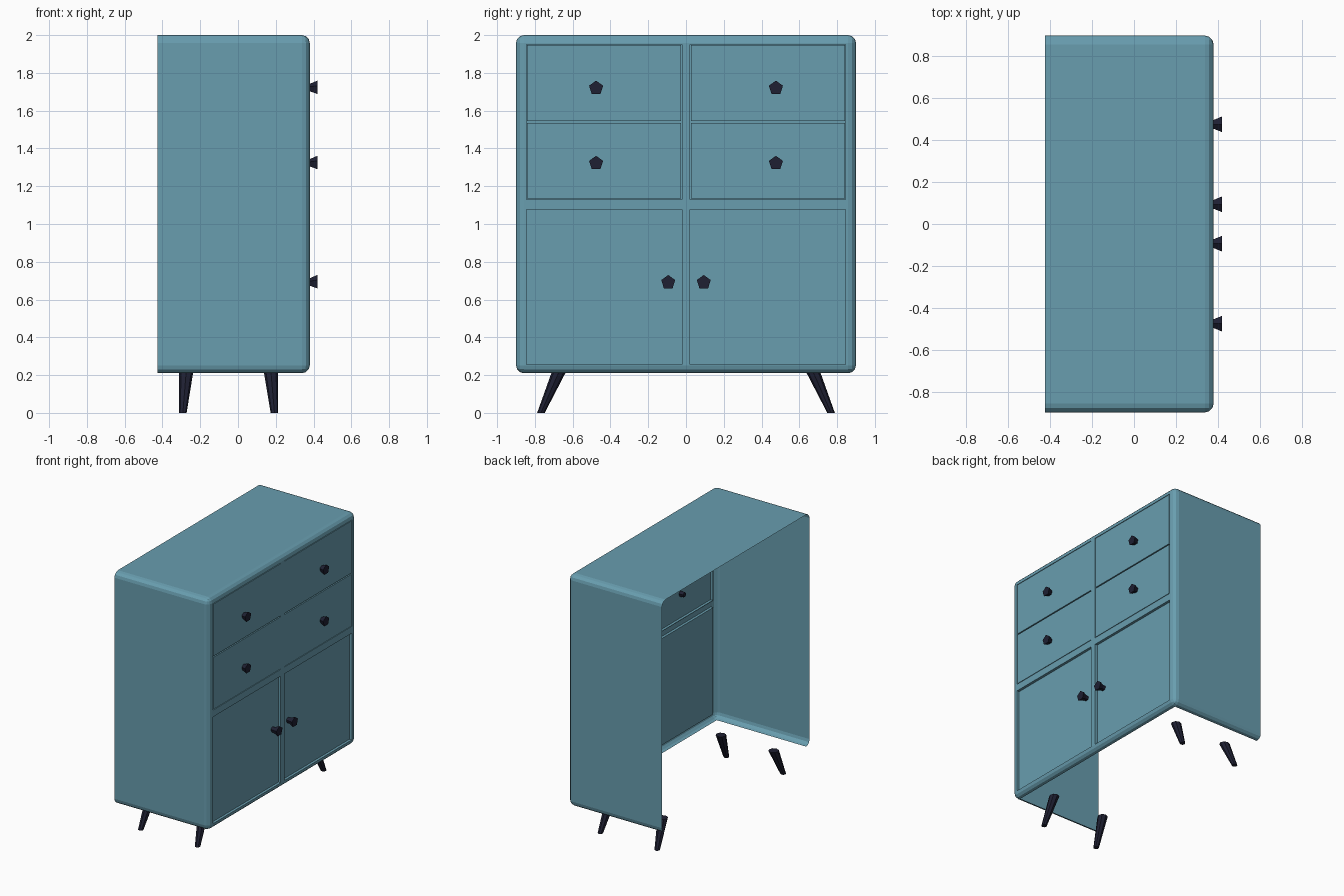
import bpy, bmesh, math
from mathutils import Vector, Matrix

if "Cube" in bpy.data.objects:
    bpy.data.objects.remove(bpy.data.objects["Cube"])


def material(name, rgb):
    m = bpy.data.materials.new(name)
    m.diffuse_color = (*rgb, 1)
    m.use_nodes = True
    m.node_tree.nodes["Principled BSDF"].inputs["Base Color"].default_value = m.diffuse_color
    return m


BLUE = material("blue_paint", (0.14, 0.34, 0.43))
DARK = material("dark_wood", (0.013, 0.014, 0.032))

XB, XF, Y, ZB, ZT, R = -0.425, 0.38, 0.9, 0.21, 2.0, 0.042


def finish(bm, name, mat):
    me = bpy.data.meshes.new(name)
    bm.to_mesh(me)
    bm.free()
    ob = bpy.data.objects.new(name, me)
    me.materials.append(mat)
    bpy.context.collection.objects.link(ob)
    return ob


# Cabinet shell: rounded box, open at the back and the bottom
bm = bmesh.new()
bmesh.ops.create_cube(bm, size=1)
for v in bm.verts:
    v.co = (XF if v.co.x > 0 else XB, Y if v.co.y > 0 else -Y, ZT if v.co.z > 0 else ZB)
edges = [e for e in bm.edges if max(v.co.x for v in e.verts) > 0]
bmesh.ops.bevel(bm, geom=edges, offset=R, segments=3, profile=0.5, affect='EDGES')
bm.normal_update()


def on_plane(f, axis, value):
    return all(abs(v.co[axis] - value) < 1e-4 for v in f.verts)


gone = [f for f in bm.faces
        if on_plane(f, 0, XB) or on_plane(f, 0, XF) or on_plane(f, 2, ZB)]
bmesh.ops.delete(bm, geom=gone, context='FACES')
finish(bm, "cabinet_shell", BLUE)

# Front: grid of frame strips with recessed doors and raised drawer fronts
ys = [-Y + R, -0.845, -0.022, 0.022, 0.845, Y - R]
zs = [ZB + R, 0.255, 1.078, 1.131, 1.54, 1.951, ZT - R]
bm = bmesh.new()
grid = [[bm.verts.new((XF, y, z)) for y in ys] for z in zs]
doors, drawers = [], []
for i in range(len(zs) - 1):
    for j in range(len(ys) - 1):
        f = bm.faces.new((grid[i][j], grid[i][j + 1], grid[i + 1][j + 1], grid[i + 1][j]))
        if j in (1, 3):
            if i == 1:
                doors.append(f)
            elif i in (3, 4):
                drawers.append(f)
bm.normal_update()


def push(faces, dx):
    out = bmesh.ops.extrude_face_region(bm, geom=faces)["geom"]
    verts = [g for g in out if isinstance(g, bmesh.types.BMVert)]
    bmesh.ops.translate(bm, verts=verts, vec=(dx, 0, 0))
    bmesh.ops.delete(bm, geom=[f for f in faces if f.is_valid], context='FACES_ONLY')
    return [g for g in out if isinstance(g, bmesh.types.BMFace)]


push(doors, -0.02)
sunk = push(drawers, -0.02)
bm.normal_update()
bmesh.ops.inset_individual(bm, faces=sunk, thickness=0.006, depth=0)
push(sunk, 0.02)
finish(bm, "drawer_and_door_front", BLUE)


def lathe(name, rings, sides, mat, rot=0):
    """Rings are (centre, radius, u axis, v axis); capped loft."""
    bm = bmesh.new()
    loops = []
    for c, r, u, v in rings:
        loops.append([bm.verts.new(Vector(c) + r * (
            math.cos(rot + math.tau * k / sides) * Vector(u)
            + math.sin(rot + math.tau * k / sides) * Vector(v))) for k in range(sides)])
    for a, b in zip(loops, loops[1:]):
        for k in range(sides):
            n = (k + 1) % sides
            bm.faces.new((a[k], a[n], b[n], b[k]))
    bm.faces.new(loops[0][::-1])
    bm.faces.new(loops[-1])
    bmesh.ops.recalc_face_normals(bm, faces=bm.faces[:])
    return finish(bm, name, mat)


# Five-sided knobs
U, V, W = (1, 0, 0), (0, 1, 0), (0, 0, 1)
for part, y, z in (("upper_drawer", 0.476, 1.72), ("lower_drawer", 0.476, 1.322),
                   ("door", 0.094, 0.691)):
    for side, s in (("left", -1), ("right", 1)):
        lathe(f"{part}_knob_{side}",
              [((x, s * y, z), r, V, W) for x, r in ((0.345, 0.02), (0.38, 0.022), (0.42, 0.039))],
              5, DARK, math.pi / 2)

# Splayed tapered legs
for end, xt, xb in (("back", -0.275, -0.292), ("front", 0.175, 0.193)):
    for side, s in (("left", -1), ("right", 1)):
        lathe(f"{end}_leg_{side}",
              [((xb, s * 0.768, 0), 0.02, U, V), ((xt, s * 0.676, ZB), 0.037, U, V)],
              8, DARK)
